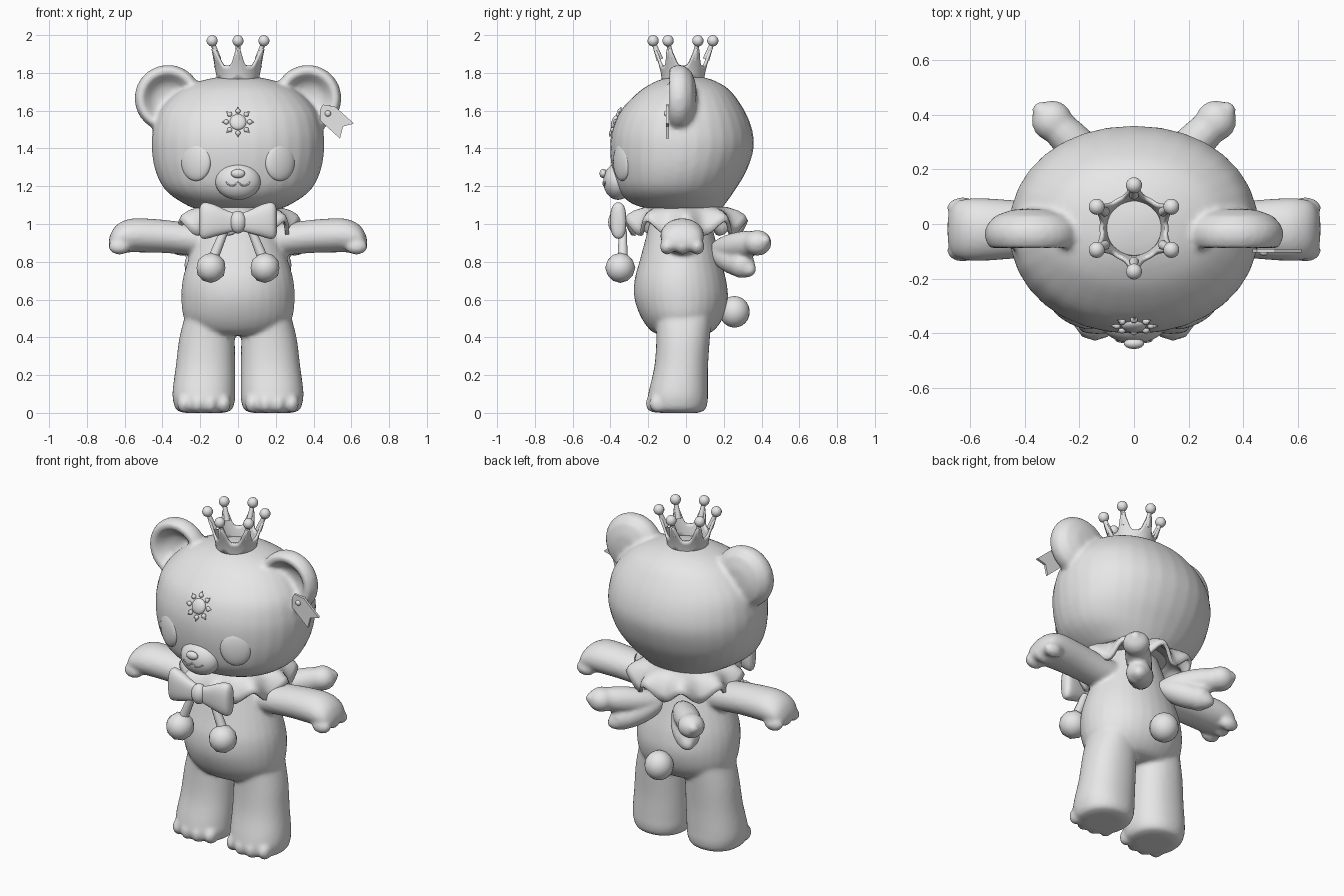
import bpy, bmesh, math
from mathutils import Matrix, Vector, Euler

if "Cube" in bpy.data.objects:
    bpy.data.objects.remove(bpy.data.objects["Cube"])

grey = bpy.data.materials.new("plain_grey")
grey.diffuse_color = (0.8, 0.8, 0.8, 1)
grey.use_nodes = True
grey.node_tree.nodes["Principled BSDF"].inputs["Base Color"].default_value = grey.diffuse_color


def finish(name, bm, angle=60):
    bmesh.ops.recalc_face_normals(bm, faces=bm.faces)
    me = bpy.data.meshes.new(name)
    bm.to_mesh(me)
    bm.free()
    ob = bpy.data.objects.new(name, me)
    bpy.context.collection.objects.link(ob)
    me.materials.append(grey)
    select(ob)
    bpy.ops.object.shade_smooth_by_angle(angle=math.radians(angle))
    return ob


def select(*obs):
    bpy.ops.object.select_all(action='DESELECT')
    for o in obs:
        o.select_set(True)
    bpy.context.view_layer.objects.active = obs[0]


def blob(name, loc, size, rot=(0, 0, 0), seg=24, base=Matrix()):
    bm = bmesh.new()
    m = base @ Matrix.LocRotScale(Vector(loc), Euler(rot), Vector(size))
    bmesh.ops.create_uvsphere(bm, u_segments=seg, v_segments=max(6, seg * 2 // 3), radius=1, matrix=m)
    return finish(name, bm)


def limb(name, a, b, r):
    """Long rounded blob from a to b."""
    a, b = Vector(a), Vector(b)
    q = (b - a).to_track_quat('Z', 'Y')
    return blob(name, (a + b) / 2, (r, r, (b - a).length / 2), q.to_euler())


def rod(name, a, b, r1, r2, seg=10):
    a, b = Vector(a), Vector(b)
    bm = bmesh.new()
    m = Matrix.Translation((a + b) / 2) @ (b - a).to_track_quat('Z', 'Y').to_matrix().to_4x4()
    bmesh.ops.create_cone(bm, cap_ends=True, segments=seg, radius1=r1, radius2=r2, depth=(b - a).length, matrix=m)
    return finish(name, bm)


def loft(name, rings, axis='z', p=2.0, side=1, n=32, steps=4):
    """Smooth skin through (position, centre a, centre b, radius a, radius b) rings."""
    pts = []
    for i in range(len(rings) - 1):
        k = [rings[max(0, min(len(rings) - 1, i + j))] for j in (-1, 0, 1, 2)]
        for s in range(steps):
            t = s / steps
            pts.append([0.5 * (2 * b + (c - a) * t + (2 * a - 5 * b + 4 * c - d) * t * t
                               + (3 * b - a - 3 * c + d) * t ** 3) for a, b, c, d in zip(*k)])
    pts.append(rings[-1])
    bm = bmesh.new()
    loops = []
    for t, ca, cb, ra, rb in pts:
        loop = []
        for j in range(n):
            c, s = math.cos(math.tau * j / n), math.sin(math.tau * j / n)
            a = ca + ra * math.copysign(abs(c) ** (2 / p), c)
            b = cb + rb * math.copysign(abs(s) ** (2 / p), s)
            x, y, z = (a, b, t) if axis == 'z' else (t, a, b)
            loop.append(bm.verts.new((x * side, y, z)))
        loops.append(loop)
    for l, m in zip(loops, loops[1:]):
        for j in range(n):
            bm.faces.new((l[j], l[(j + 1) % n], m[(j + 1) % n], m[j]))
    bm.faces.new(loops[0])
    bm.faces.new(loops[-1])
    return finish(name, bm)


def join(name, obs):
    select(*obs)
    bpy.ops.object.join()
    obs[0].name = name
    return obs[0]


def fuse(name, obs, voxel, smooth):
    """Blend overlapping parts into one soft skin."""
    ob = join(name, obs)
    m = ob.modifiers.new("blend", 'REMESH')
    m.mode, m.voxel_size, m.use_smooth_shade = 'VOXEL', voxel, True
    m = ob.modifiers.new("soften", 'SMOOTH')
    m.factor, m.iterations = 0.5, smooth
    for mod in ("blend", "soften"):
        bpy.ops.object.modifier_apply(modifier=mod)
    return ob


# Head with dished ears
head = [loft("head", [(1.065, 0, 0, .05, .05), (1.075, 0, 0, .2, .17), (1.11, 0, -.04, .29, .25),
                      (1.18, 0, -.05, .385, .31), (1.28, 0, -.035, .437, .355), (1.4, 0, -.022, .457, .38),
                      (1.5, 0, -.02, .45, .37), (1.6, 0, -.018, .415, .328), (1.7, 0, -.005, .32, .245),
                      (1.75, 0, 0, .22, .17), (1.775, 0, 0, .12, .1), (1.787, 0, 0, .03, .03)], p=2.1)]
ear_profile = [(0, .058), (.08, .052), (.14, .03), (.175, -.01), (.178, -.05), (.16, -.088),
               (.135, -.09), (.112, -.065), (.085, -.035), (.05, -.02), (0, -.015)]
for s in (-1, 1):
    bm = bmesh.new()
    vs = [bm.verts.new((r, y, 0)) for r, y in ear_profile]
    es = [bm.edges.new(e) for e in zip(vs, vs[1:])]
    bmesh.ops.spin(bm, geom=vs + es, cent=(0, 0, 0), axis=(0, 1, 0), angle=math.tau, steps=32)
    bmesh.ops.remove_doubles(bm, verts=bm.verts, dist=1e-4)
    bmesh.ops.transform(bm, verts=bm.verts, matrix=Matrix.Translation((.37 * s, 0, 1.665)))
    head.append(finish("ear", bm))
fuse("head", head, .014, 4)

# Torso, arms with fingers, legs with toes
body = [loft("torso", [(.41, 0, -.02, .1, .1), (.43, 0, -.02, .22, .16), (.5, 0, -.02, .285, .215),
                       (.6, 0, -.025, .3, .247), (.7, 0, -.03, .294, .243), (.8, 0, -.03, .267, .217),
                       (.9, 0, -.03, .23, .19), (1, 0, -.03, .19, .165), (1.09, 0, -.03, .15, .14)])]
for s in (-1, 1):
    body.append(loft("arm", [(.1, -.02, .91, .1, .09), (.25, -.02, .92, .1, .085), (.4, -.02, .935, .105, .088),
                             (.55, -.02, .94, .115, .09), (.62, -.02, .93, .112, .08), (.66, -.02, .915, .095, .06),
                             (.683, -.02, .9, .05, .025)], 'x', side=s))
    body.append(loft("leg", [(0, .18, -.04, .1, .1), (.015, .18, -.045, .145, .145), (.06, .18, -.045, .163, .16),
                             (.12, .18, -.04, .166, .156), (.25, .172, -.025, .157, .142),
                             (.4, .164, -.015, .146, .142), (.55, .15, -.01, .12, .15)], p=2.2, side=s))
    for i in range(4):
        body.append(blob("toe", ((.075 + .07 * i) * s, -.165 + .02 * (i in (0, 3)), .05), (.037, .05, .05)))
    for i in range(3):
        body.append(blob("finger", (.628 * s, -.1 + .08 * i, .88), (.058, .038, .042)))
fuse("body", body, .012, 5)

# Eyes, muzzle, nose, mouth
for s in (-1, 1):
    blob("eye", (.222 * s, -.338, 1.33), (.087, .03, .102), (0, 0, math.radians(27 * s)))
blob("muzzle", (0, -.36, 1.225), (.12, .078, .097), seg=32)
blob("nose", (0, -.438, 1.267), (.037, .02, .024))
cu = bpy.data.curves.new("mouth", 'CURVE')
cu.dimensions, cu.bevel_depth, cu.bevel_resolution = '3D', .004, 1
sp = cu.splines.new('POLY')
sp.points.add(24)
for i, pt in enumerate(sp.points):
    x = -.065 + .13 * i / 24
    z = 1.222 - .02 * abs(math.sin(math.pi * x / .065))
    pt.co = (x, -.361 - .078 * math.sqrt(1 - (x / .12) ** 2 - ((z - 1.225) / .097) ** 2), z, 1)
mouth = bpy.data.objects.new("mouth", cu)
bpy.context.collection.objects.link(mouth)
cu.materials.append(grey)
select(mouth)
bpy.ops.object.convert(target='MESH')

# Forehead sun
base = Matrix.Translation((0, -.374, 1.54)) @ Matrix.Rotation(math.radians(-21), 4, 'X')
sun = [blob("sun", (0, 0, 0), (.044, .02, .044), base=base)]
for i in range(8):
    a = math.tau * i / 8
    d = Vector((math.sin(a), 0, math.cos(a)))
    sun.append(blob("ray_base", d * .062, (.014, .012, .013), (0, a, 0), 10, base))
    sun.append(rod("ray", base @ (d * .062), base @ (d * .086), .012, .001, 8))
join("forehead_sun", sun)

# Ear tag with notch and stud
bm = bmesh.new()
tag = [(.434, 1.606), (.45, 1.632), (.513, 1.622), (.614, 1.532), (.556, 1.516), (.54, 1.452), (.434, 1.548)]
face = bm.faces.new([bm.verts.new((x, -.105, z)) for x, z in tag])
up = bmesh.ops.extrude_face_region(bm, geom=[face])["geom"]
bmesh.ops.translate(bm, vec=(0, .014, 0), verts=[v for v in up if isinstance(v, bmesh.types.BMVert)])
finish("ear_tag", bm, 30)
blob("tag_stud", (.476, -.105, 1.585), (.016, .012, .016), seg=12)

# Crown: flared wall with six points, stalks and balls
bm = bmesh.new()
n, rows = 72, []
for k in range(5):
    row = []
    for j in range(n):
        a = math.tau * j / n
        z = 1.755 + (.085 + .1 * abs(math.sin(3 * a)) ** 5) * k / 4
        r = .097 + .05 * ((z - 1.755) / .185) ** 1.5
        row.append(bm.verts.new((r * math.cos(a), r * math.sin(a) - .016, z)))
    rows.append(row)
for l, m in zip(rows, rows[1:]):
    for j in range(n):
        bm.faces.new((l[j], l[(j + 1) % n], m[(j + 1) % n], m[j]))
crown = finish("crown", bm)
crown.modifiers.new("thickness", 'SOLIDIFY').thickness = .014
for i in range(6):
    a = math.radians(30 + 60 * i)
    c, s = math.cos(a), math.sin(a)
    rod("crown_stalk", (.122 * c, .122 * s - .016, 1.87), (.155 * c, .155 * s - .016, 1.96), .018, .011)
    blob("crown_ball", (.158 * c, .158 * s - .016, 1.97), (.03, .03, .03), seg=14)

# Ruffled collar
bm = bmesh.new()
n, rows = 108, []
for r, z, wr, wz in ((.15, 1.095, 0, 0), (.22, 1.09, 0, 0), (.27, 1.06, .008, .012), (.3, 1.02, .015, .03), (.312, .98, .02, .04)):
    row = []
    for j in range(n):
        a = math.tau * j / n
        w = math.cos(9 * a)
        row.append(bm.verts.new(((r + wr * w) * math.cos(a), (r + wr * w) * math.sin(a), z + wz * w)))
    rows.append(row)
for l, m in zip(rows, rows[1:]):
    for j in range(n):
        bm.faces.new((l[j], l[(j + 1) % n], m[(j + 1) % n], m[j]))
collar = finish("collar", bm)
collar.modifiers.new("thickness", 'SOLIDIFY').thickness = .02

# Bow, ribbons and faceted pompoms
blob("bow_knot", (0, -.37, 1.01), (.045, .042, .06))
for s in (-1, 1):
    loft("bow_loop", [(.01, -.365, 1.01, .022, .045), (.06, -.365, 1.012, .03, .06), (.12, -.362, 1.018, .04, .083),
                      (.17, -.358, 1.018, .042, .096), (.195, -.355, 1.016, .034, .088),
                      (.206, -.352, 1.014, .015, .06)], 'x', p=2.5, side=s)
    rod("ribbon", (.07 * s, -.335, .97), (.135 * s, -.335, .81), .022, .028)
    bm = bmesh.new()
    bmesh.ops.create_icosphere(bm, subdivisions=2, radius=.08, matrix=Matrix.Translation((.143 * s, -.348, .768)))
    finish("pompom", bm, 40)

# Two-lobed wings and round tail
for s in (-1, 1):
    fuse("wing", [limb("wing_upper", (.05 * s, .13, .86), (.365 * s, .44, .915), .072),
                  blob("wing_tip", (.3 * s, .378, .9), (.075, .075, .068)),
                  limb("wing_lower", (.05 * s, .13, .87), (.27 * s, .36, .745), .072),
                  blob("wing_lower_tip", (.215 * s, .295, .785), (.07, .07, .072))], .012, 4)
blob("tail", (0, .257, .535), (.08, .08, .083))
